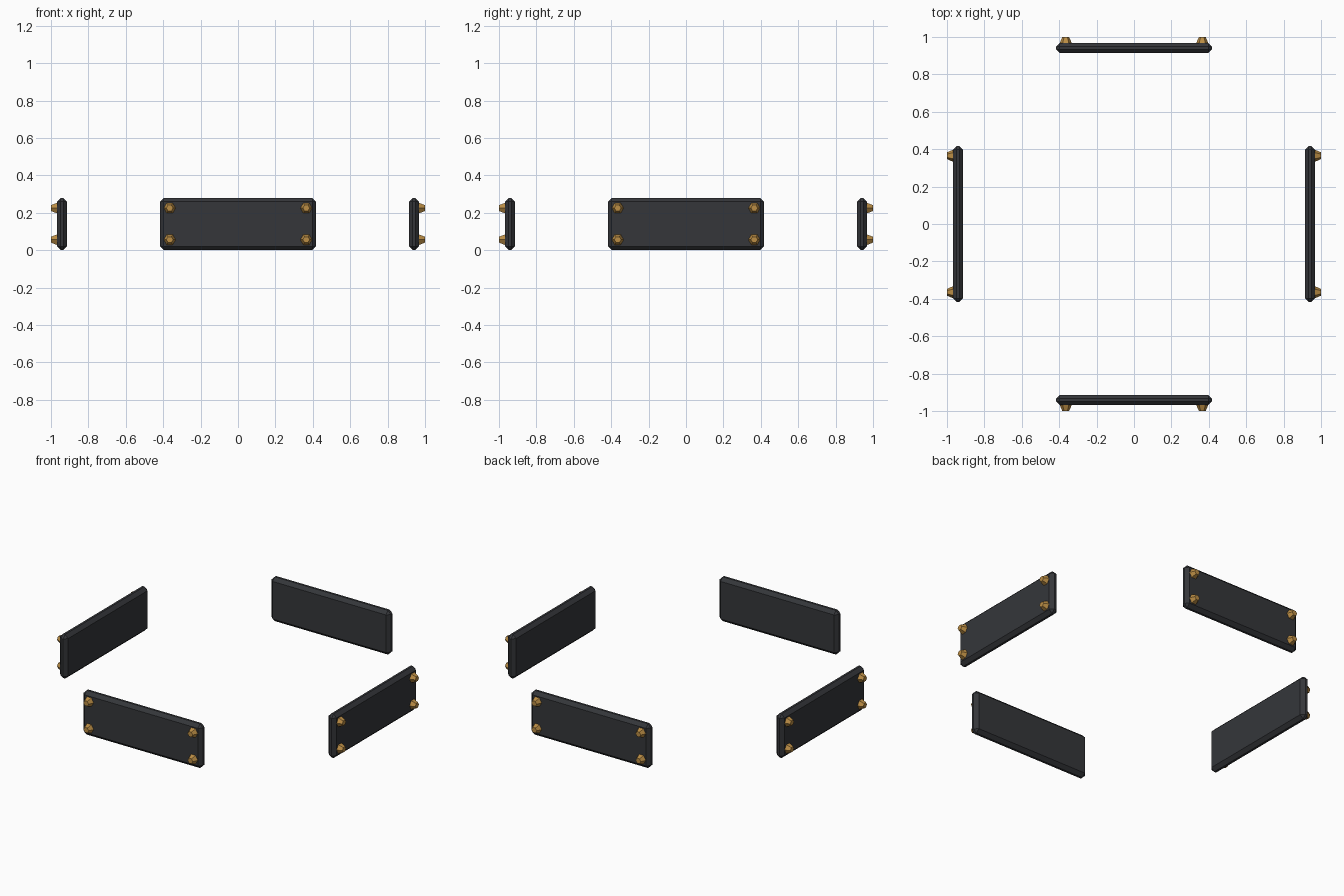
import bpy, bmesh
from math import radians
from mathutils import Matrix, Vector

if "Cube" in bpy.data.objects:
    bpy.data.objects.remove(bpy.data.objects["Cube"])


def material(name, color):
    m = bpy.data.materials.new(name)
    m.diffuse_color = color
    m.use_nodes = True
    m.node_tree.nodes["Principled BSDF"].inputs["Base Color"].default_value = m.diffuse_color
    return m


dark = material("dark_metal", (0.035, 0.037, 0.042, 1))
brass = material("brass", (0.5, 0.27, 0.06, 1))


def add_object(name, bm, mat):
    mesh = bpy.data.meshes.new(name)
    bm.to_mesh(mesh)
    bm.free()
    mesh.materials.append(mat)
    ob = bpy.data.objects.new(name, mesh)
    bpy.context.collection.objects.link(ob)
    return ob


# Chamfered plate, built at the front and turned to its side
def plate(name, turn):
    bm = bmesh.new()
    bmesh.ops.create_cube(bm, size=1, matrix=turn
                          @ Matrix.Translation((0, -0.941, 0.14))
                          @ Matrix.Diagonal((0.836, 0.056, 0.28, 1)))
    bmesh.ops.bevel(bm, geom=bm.edges[:], offset=0.021, segments=1,
                    affect='EDGES', profile=0.5)
    add_object(name, bm, dark)


# Four six-sided tapered rivets on the outer face, points to left and right
def rivets(name, turn):
    bm = bmesh.new()
    face_out = Matrix.Rotation(radians(90), 4, 'X') @ Matrix.Rotation(radians(90), 4, 'Z')
    for x in (-0.365, 0.365):
        for z in (0.056, 0.225):
            bmesh.ops.create_cone(bm, cap_ends=True, segments=6,
                                  radius1=0.033, radius2=0.018, depth=0.034,
                                  matrix=turn @ Matrix.Translation((x, -0.983, z)) @ face_out)
    add_object(name, bm, brass)


for i, side in enumerate(("front", "right", "back", "left")):
    turn = Matrix.Rotation(radians(90 * i), 4, 'Z')
    plate(side + "_plate", turn)
    rivets(side + "_rivets", turn)
